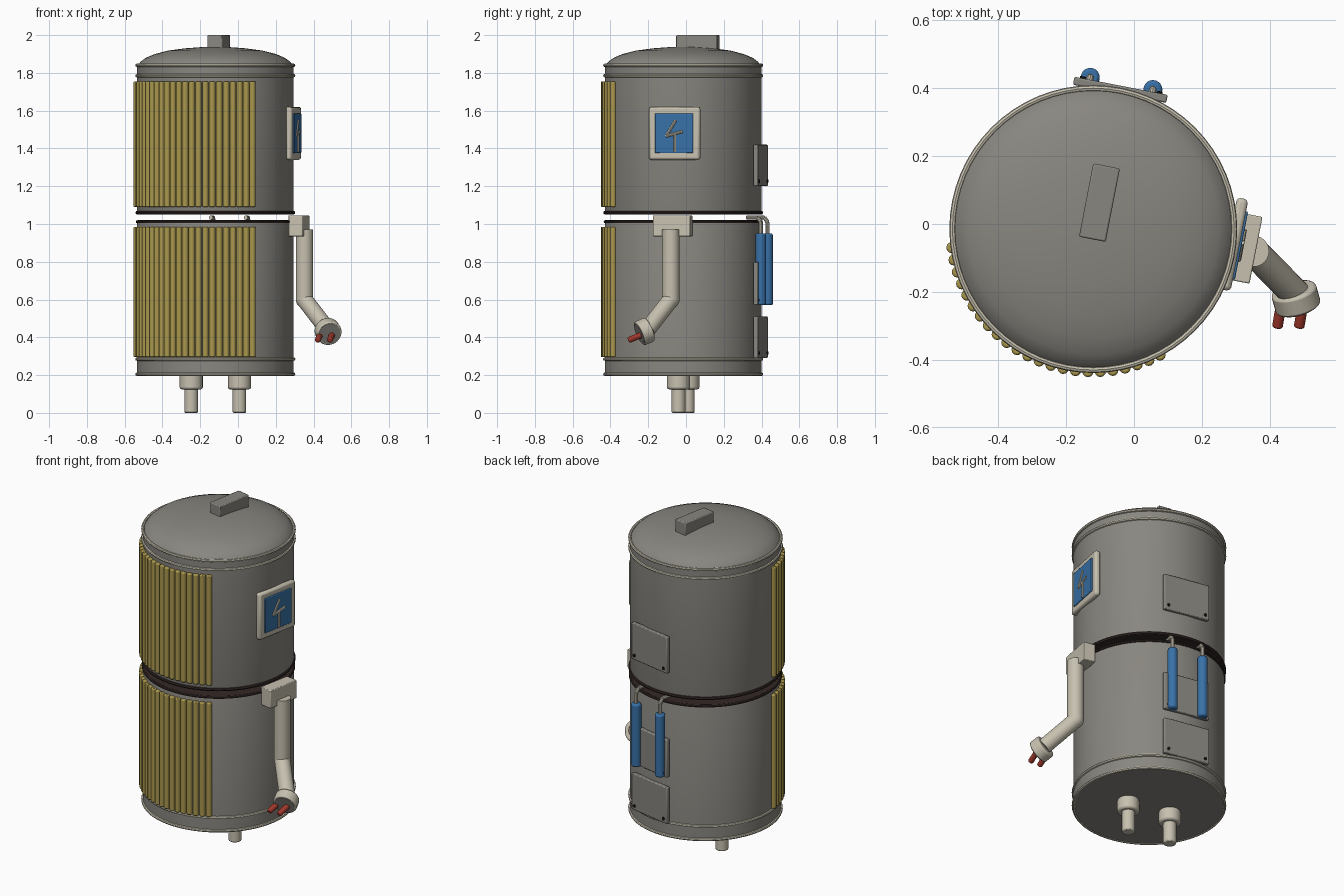
import bpy, bmesh, math
from mathutils import Vector

if "Cube" in bpy.data.objects:
    bpy.data.objects.remove(bpy.data.objects["Cube"])

CX, CY = -0.12, -0.015          # drum axis
TURN = math.radians(-11)        # fittings are turned around the drum axis


def mat(name, r, g, b):
    m = bpy.data.materials.new(name)
    m.diffuse_color = (r, g, b, 1)
    m.use_nodes = True
    m.node_tree.nodes["Principled BSDF"].inputs["Base Color"].default_value = m.diffuse_color
    return m


GREY = mat("grey_metal", 0.25, 0.24, 0.215)
BEIGE = mat("warm_beige", 0.57, 0.53, 0.43)
OCHRE = mat("ochre_slats", 0.40, 0.31, 0.075)
BLUE = mat("blue", 0.04, 0.165, 0.39)
RED = mat("red", 0.36, 0.04, 0.025)
BROWN = mat("dark_brown", 0.034, 0.022, 0.02)
BLACK = mat("near_black", 0.01, 0.01, 0.01)


def P(u, v, z):
    """Turned drum coordinates to world."""
    c, s = math.cos(TURN), math.sin(TURN)
    return Vector((CX + u * c - v * s, CY + u * s + v * c, z))


def finish(bm, name, material, bevel=0.0, seg=2):
    bmesh.ops.recalc_face_normals(bm, faces=bm.faces)
    me = bpy.data.meshes.new(name)
    bm.to_mesh(me)
    bm.free()
    ob = bpy.data.objects.new(name, me)
    bpy.context.collection.objects.link(ob)
    me.materials.append(material)
    bpy.ops.object.select_all(action='DESELECT')
    bpy.context.view_layer.objects.active = ob
    ob.select_set(True)
    bpy.ops.object.shade_smooth_by_angle(angle=math.radians(35))
    if bevel:
        b = ob.modifiers.new("edge", 'BEVEL')
        b.width, b.segments, b.limit_method = bevel, seg, 'ANGLE'
        b.angle_limit = math.radians(40)
    return ob


def lathe(name, profile, material, seg=64):
    """Spin a (radius, z) profile around the drum axis."""
    bm = bmesh.new()
    vs = [bm.verts.new((r, 0, z)) for r, z in profile]
    es = [bm.edges.new(p) for p in zip(vs, vs[1:])]
    bmesh.ops.spin(bm, geom=vs + es, cent=(0, 0, 0), axis=(0, 0, 1),
                   angle=2 * math.pi, steps=seg)
    bmesh.ops.remove_doubles(bm, verts=bm.verts, dist=1e-4)
    ob = finish(bm, name, material)
    ob.location = (CX, CY, 0)
    return ob


def ring(name, z, r, t, material):
    prof = [(r + t * math.cos(a), z + t * math.sin(a))
            for a in (i * math.pi / 4 for i in range(9))]
    return lathe(name, prof, material)


def box(name, at, size, material, bevel=0.005):
    bm = bmesh.new()
    bmesh.ops.create_cube(bm, size=1)
    bmesh.ops.scale(bm, vec=size, verts=bm.verts)
    ob = finish(bm, name, material, bevel)
    ob.location, ob.rotation_euler = at, (0, 0, TURN)
    return ob


def rod(name, a, b, r, material, seg=16, bevel=0.0):
    a, b = Vector(a), Vector(b)
    bm = bmesh.new()
    bmesh.ops.create_cone(bm, cap_ends=True, segments=seg, radius1=r, radius2=r,
                          depth=(b - a).length)
    ob = finish(bm, name, material, bevel)
    ob.location = (a + b) / 2
    ob.rotation_mode = 'QUATERNION'
    ob.rotation_quaternion = (b - a).to_track_quat('Z', 'Y')
    return ob


# Drum halves, dome lid and the dark faces in the gap
lathe("lower_drum", [(0, 0.2), (0.415, 0.2), (0.415, 1.0), (0.41, 1.018)], GREY)
lathe("upper_drum", [(0.41, 1.052), (0.415, 1.07), (0.415, 1.83), (0.40, 1.85)], GREY)
lathe("lower_gap_face", [(0.41, 1.005), (0.411, 1.02), (0, 1.02)], BROWN)
lathe("upper_gap_face", [(0.41, 1.065), (0.411, 1.05), (0, 1.05)], BROWN)
lathe("dome_lid", [(0.41, 1.84), (0.397, 1.858), (0.37, 1.879), (0.32, 1.9),
                   (0.25, 1.918), (0.16, 1.93), (0.08, 1.936), (0, 1.938)], GREY)

# Hoops
for i, z in enumerate((0.205, 0.285, 1.785, 1.84)):
    ring(f"hoop_{i}", z, 0.415, 0.009, BEIGE)
ring("upper_seal", 1.06, 0.413, 0.010, BROWN)
ring("lower_seal", 1.012, 0.413, 0.008, BROWN)

# Vertical slats around the front left
for i in range(23):
    a = math.radians(187.5 + i * 5.02)
    x, y = CX + 0.42 * math.cos(a), CY + 0.42 * math.sin(a)
    for level, z0, z1 in (("lower", 0.295, 0.985), ("upper", 1.09, 1.755)):
        rod(f"{level}_slat_{i}", (x, y, z0), (x, y, z1), 0.0165, OCHRE, 12, 0.006)

# Lid handle
box("lid_handle", P(0.003, 0.08, 1.96), (0.08, 0.22, 0.08), GREY)

# Warning panel with a raised zigzag sign
PV, PZ = 0.035, 1.48
box("sign_frame", P(0.415, PV, PZ), (0.034, 0.275, 0.28), BEIGE, 0.012)
box("sign_plate", P(0.428, PV, PZ), (0.02, 0.205, 0.21), BLUE, 0.004)
for i, (a, b, c, d) in enumerate(((0.01, 0.07, -0.042, -0.015),
                                  (-0.042, -0.015, 0.048, 0.01),
                                  (0.005, 0.0, 0.005, -0.1))):
    rod(f"sign_stroke_{i}", P(0.437, PV + a, PZ + b), P(0.437, PV + c, PZ + d),
        0.008, BEIGE, 8)

# Back service plates with two screws each
for name, z0, z1 in (("top", 1.2, 1.42), ("middle", 0.57, 0.8), ("bottom", 0.29, 0.51)):
    box(f"{name}_plate", P(0, 0.418, (z0 + z1) / 2), (0.28, 0.024, z1 - z0), GREY, 0.005)
    for s in (-1, 1):
        rod(f"{name}_screw_{s}", P(s * 0.115, 0.425, z0 + 0.027),
            P(s * 0.115, 0.436, z0 + 0.027), 0.009, BLACK, 10)

# Back cylinders with bent pipes running into the gap
for s in (-1, 1):
    u = s * 0.094
    rod(f"gas_cylinder_{s}", P(u, 0.437, 0.57), P(u, 0.437, 0.95), 0.028, BLUE, 20, 0.009)
    path = [P(u, 0.437, 0.945), P(u, 0.437, 1.01), P(u, 0.42, 1.034), P(u, 0.36, 1.034)]
    for i, (a, b) in enumerate(zip(path, path[1:])):
        rod(f"gas_pipe_{s}_{i}", a, b, 0.011, BEIGE, 10)

# Arm: shoulder block, two tubes, elbow ball, cuff and fingers
box("shoulder", P(0.445, 0.03, 0.99), (0.075, 0.2, 0.11), BEIGE, 0.004)
elbow, wrist = Vector((0.352, -0.08, 0.6)), Vector((0.475, -0.205, 0.44))
rod("upper_arm", (0.352, -0.08, 0.97), elbow, 0.046, BEIGE, 24)
rod("forearm", elbow, wrist, 0.044, BEIGE, 24)
bm = bmesh.new()
bmesh.ops.create_uvsphere(bm, u_segments=24, v_segments=12, radius=0.046)
finish(bm, "elbow", BEIGE).location = elbow
axis = Vector((0.25, -0.88, -0.38)).normalized()
hand = Vector((0.477, -0.22, 0.431))
rod("hand_cuff", hand - axis * 0.03, hand + axis * 0.03, 0.068, BEIGE, 32, 0.008)
rod("palm", hand + axis * 0.02, hand + axis * 0.032, 0.058, GREY, 32)
for i, x in enumerate((0.434, 0.498)):
    base = Vector((x, -0.235, 0.413))
    rod(f"finger_{i}", base, base + Vector((-0.012, -0.07, -0.028)), 0.016, RED, 14, 0.006)

# Two stub legs
for s, side in ((-1, "left"), (1, "right")):
    x, y, _ = P(s * 0.13, 0.0, 0)
    rod(f"{side}_leg_collar", (x, y, 0.125), (x, y, 0.205), 0.061, BEIGE, 28, 0.01)
    rod(f"{side}_leg", (x, y, 0), (x, y, 0.14), 0.036, BEIGE, 24, 0.006)
